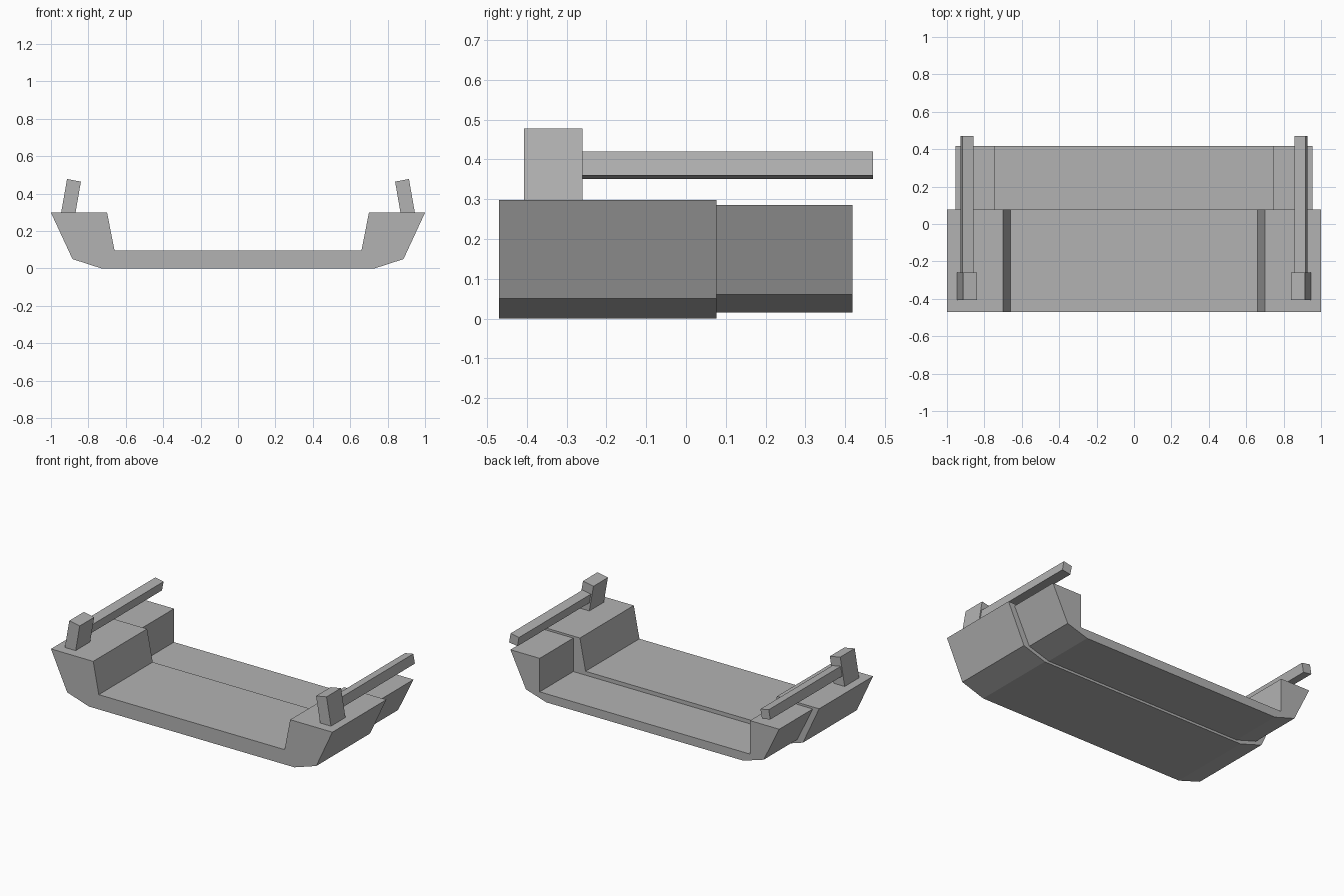
import bpy
import bmesh

if "Cube" in bpy.data.objects:
    bpy.data.objects.remove(bpy.data.objects["Cube"], do_unlink=True)

grey = bpy.data.materials.new("plain_grey")
grey.use_nodes = True
colour = (0.45, 0.45, 0.45, 1)
grey.diffuse_color = colour
grey.node_tree.nodes["Principled BSDF"].inputs["Base Color"].default_value = colour


def mirrored(half):
    """Close a left half profile with its mirror image."""
    return half + [(-x, z) for x, z in reversed(half)]


def extrude_profile(name, points, y0, y1):
    """Extrude an x-z outline from y0 to y1."""
    bm = bmesh.new()
    face = bm.faces.new([bm.verts.new((x, y0, z)) for x, z in points])
    grown = bmesh.ops.extrude_face_region(bm, geom=[face])["geom"]
    moved = [v for v in grown if isinstance(v, bmesh.types.BMVert)]
    bmesh.ops.translate(bm, verts=moved, vec=(0, y1 - y0, 0))
    bmesh.ops.recalc_face_normals(bm, faces=bm.faces)
    mesh = bpy.data.meshes.new(name)
    bm.to_mesh(mesh)
    bm.free()
    mesh.materials.append(grey)
    obj = bpy.data.objects.new(name, mesh)
    bpy.context.collection.objects.link(obj)
    return obj


# Hull sections: wide front tray and slightly smaller rear tray
front_half = [(0.66, 0.095), (0.70, 0.298), (1.0, 0.298), (0.885, 0.05), (0.73, 0)]
rear_half = [(0.747, 0.07), (0.747, 0.285), (0.955, 0.285), (0.845, 0.06), (0.70, 0.015)]
extrude_profile("front_tray", mirrored(front_half), -0.47, 0.077)
extrude_profile("rear_tray", mirrored(rear_half), 0.077, 0.418)

# Leaning posts, each carrying a rail that runs to the back
post = [(0.947, 0.29), (0.87, 0.29), (0.84, 0.464), (0.914, 0.478)]
rail = [(0.928, 0.36), (0.869, 0.35), (0.858, 0.409), (0.917, 0.42)]
for side, sign in (("left", 1), ("right", -1)):
    for name, outline, y0, y1 in (("post", post, -0.407, -0.26),
                                  ("rail", rail, -0.40, 0.47)):
        points = [(sign * x, z) for x, z in outline]
        extrude_profile(f"{side}_{name}", points, y0, y1)
